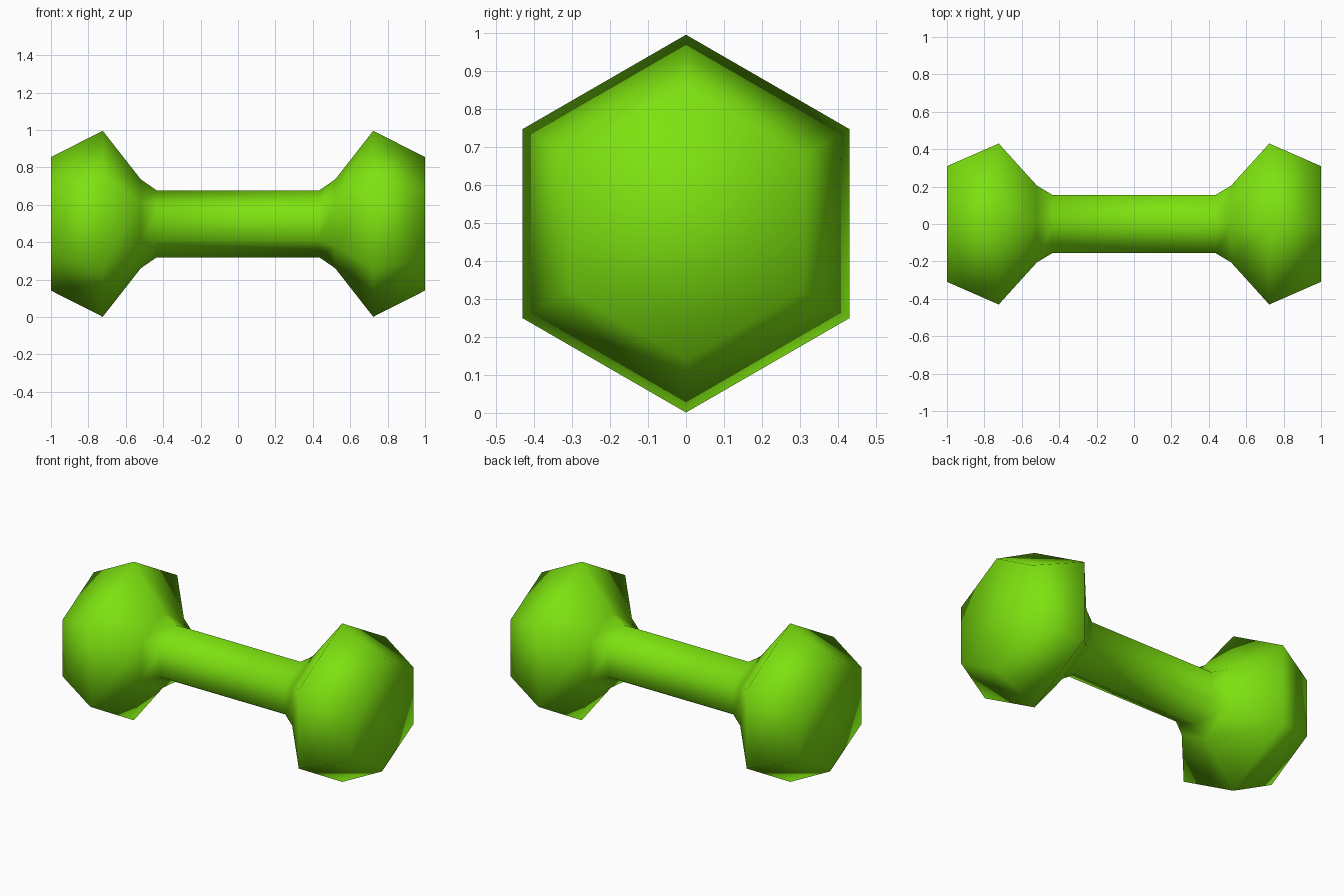
import bpy, bmesh, math

if "Cube" in bpy.data.objects:
    bpy.data.objects.remove(bpy.data.objects["Cube"])

SIDES = 6
CENTRE_Z = 0.498
# half profile: (distance along x, corner radius), outer end to handle
HALF = [(1.0, 0.357), (0.723, 0.497), (0.52, 0.238), (0.435, 0.179)]
profile = [(-x, r) for x, r in HALF] + [(x, r) for x, r in reversed(HALF)]

green = bpy.data.materials.new("lime green")
green.diffuse_color = (0.205, 0.76, 0.005, 1)
green.use_nodes = True
green.node_tree.nodes["Principled BSDF"].inputs["Base Color"].default_value = green.diffuse_color

# hexagonal rings lofted along the bar, a corner pointing straight up
bm = bmesh.new()
rings = []
for x, r in profile:
    angles = [2 * math.pi * i / SIDES for i in range(SIDES)]
    rings.append([bm.verts.new((x, r * math.sin(a), CENTRE_Z + r * math.cos(a))) for a in angles])
for a, b in zip(rings, rings[1:]):
    for i in range(SIDES):
        j = (i + 1) % SIDES
        bm.faces.new((a[i], a[j], b[j], b[i]))

# flat end faces
bm.faces.new(rings[0])
bm.faces.new(rings[-1])
bmesh.ops.recalc_face_normals(bm, faces=bm.faces)
for f in bm.faces:
    f.smooth = True

mesh = bpy.data.meshes.new("dumbbell")
bm.to_mesh(mesh)
bm.free()
mesh.materials.append(green)
bpy.context.collection.objects.link(bpy.data.objects.new("dumbbell", mesh))
